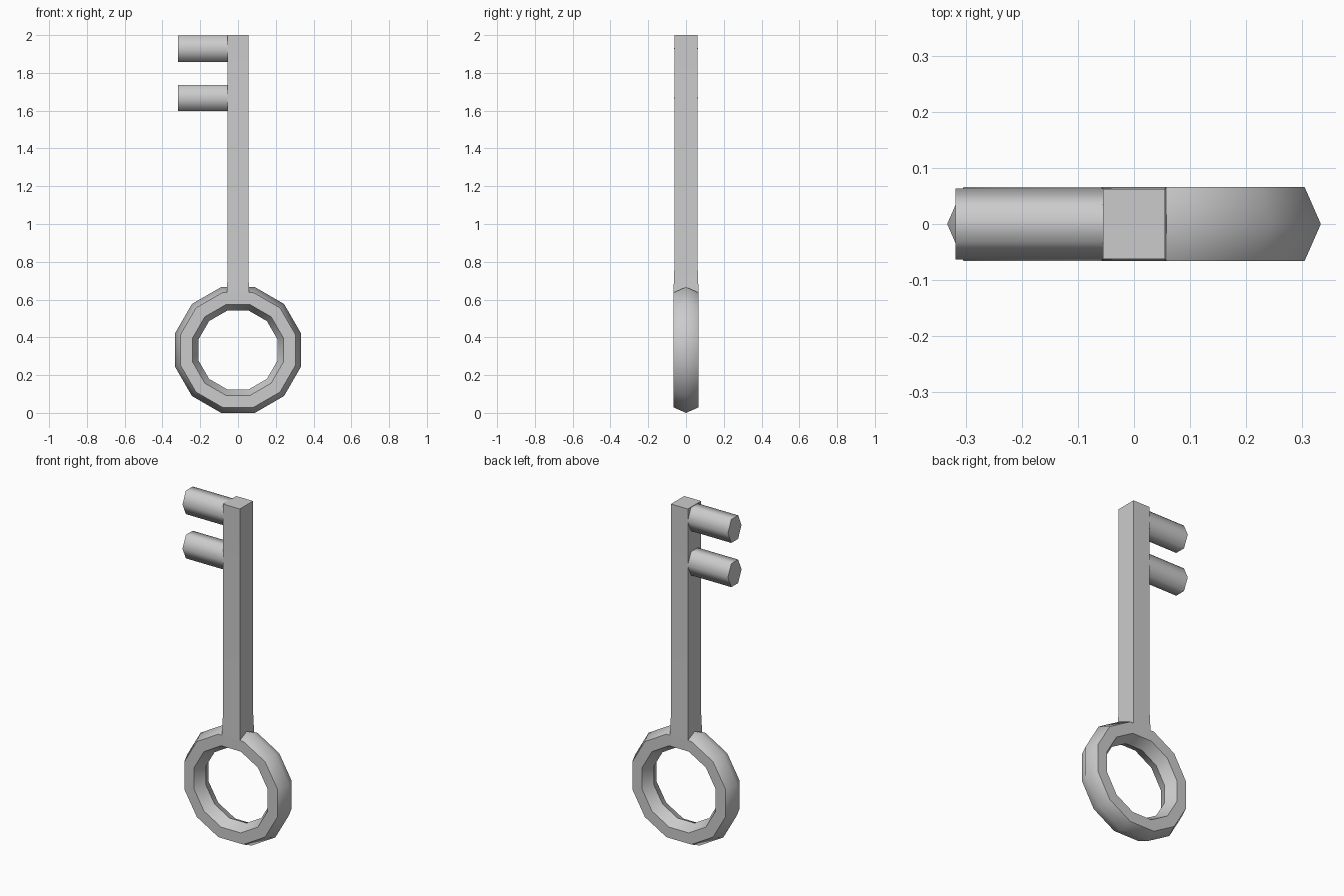
import bpy, bmesh, math

if "Cube" in bpy.data.objects:
    bpy.data.objects.remove(bpy.data.objects["Cube"])


def skin(name, loops, closed, angle):
    """Bridge successive vertex loops, either capped or joined into a ring."""
    bm = bmesh.new()
    rings = [[bm.verts.new(p) for p in loop] for loop in loops]
    n = len(rings[0])
    for i in range(len(rings) if closed else len(rings) - 1):
        a, b = rings[i], rings[(i + 1) % len(rings)]
        for j in range(n):
            bm.faces.new((a[j], a[(j + 1) % n], b[(j + 1) % n], b[j]))
    if not closed:
        bm.faces.new(rings[0])
        bm.faces.new(rings[-1])
    bmesh.ops.recalc_face_normals(bm, faces=bm.faces)
    mesh = bpy.data.meshes.new(name)
    bm.to_mesh(mesh)
    bm.free()
    obj = bpy.data.objects.new(name, mesh)
    bpy.context.collection.objects.link(obj)
    bpy.ops.object.select_all(action='DESELECT')
    obj.select_set(True)
    bpy.context.view_layer.objects.active = obj
    bpy.ops.object.shade_smooth_by_angle(angle=math.radians(angle))
    return obj


# Bow: twelve-segment ring with a six-sided section (apothem, y)
section = [(0.333, 0), (0.304, 0.066), (0.240, 0.066),
           (0.209, 0), (0.240, -0.066), (0.304, -0.066)]
k = 1 / math.cos(math.radians(15))
angles = [math.radians(15 + 30 * i) for i in range(12)]
skin("bow_ring", [[(r * k * math.cos(a), y, 0.333 + r * k * math.sin(a))
                   for r, y in section] for a in angles], True, 50)

# Shaft: square bar flaring slightly where it meets the bow
profile = [(0.575, 0.060, 0.066), (0.65, 0.058, 0.066),
           (0.76, 0.055, 0.062), (2.0, 0.055, 0.062)]
skin("shaft", [[(-x, -y, z), (x, -y, z), (x, y, z), (-x, y, z)]
               for z, x, y in profile], False, 30)

# Bit: two six-sided pegs
for name, z in (("upper_tooth", 1.928), ("lower_tooth", 1.667)):
    skin(name, [[(x, 0.0635 * math.cos(math.radians(60 * i)),
                  z + 0.08 * math.sin(math.radians(60 * i)))
                 for i in range(6)] for x in (-0.318, -0.04)], False, 75)
